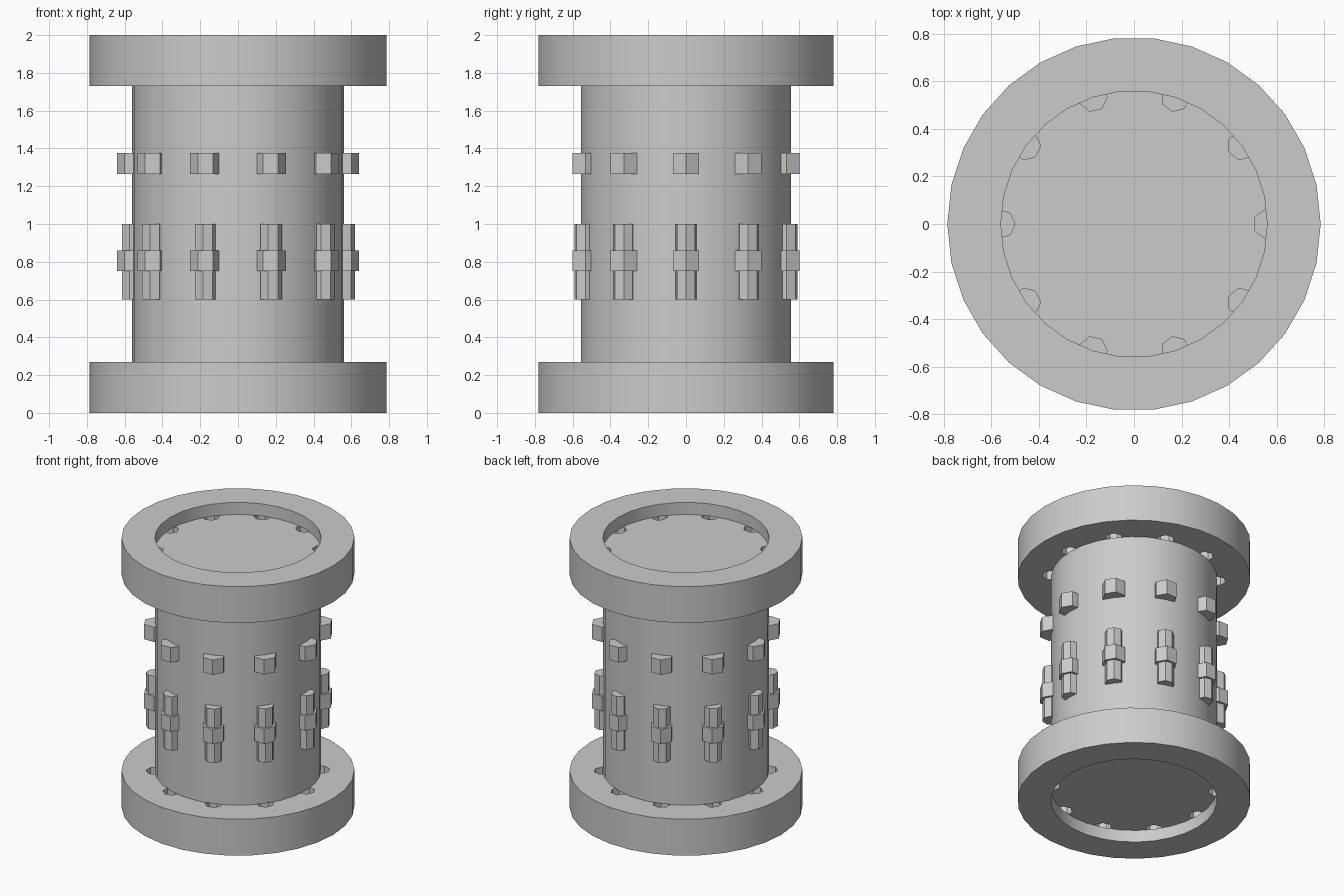
import bpy
import bmesh
from math import cos, sin, pi, radians

old = bpy.data.objects.get("Cube")
if old:
    bpy.data.objects.remove(old, do_unlink=True)

SIDES = 30          # facets of the large round parts
CORE_R, FLANGE_R = 0.56, 0.785
FLANGE_H, RECESS = 0.27, 0.09
HEIGHT = 2.0

grey = bpy.data.materials.new("plain_grey")
grey.use_nodes = True
grey.diffuse_color = (0.6, 0.6, 0.6, 1)
grey.node_tree.nodes["Principled BSDF"].inputs["Base Color"].default_value = (0.6, 0.6, 0.6, 1)


def add_prism(bm, sides, r, z0, z1, cx=0, cy=0):
    """Upright prism with its first corner towards +x."""
    rings = [[bm.verts.new((cx + r * cos(2 * pi * i / sides),
                            cy + r * sin(2 * pi * i / sides), z))
              for i in range(sides)] for z in (z0, z1)]
    low, high = rings
    bm.faces.new(low[::-1])
    bm.faces.new(high)
    for i in range(sides):
        j = (i + 1) % sides
        bm.faces.new((low[i], low[j], high[j], high[i]))


def finish(bm, name, smooth=False):
    bmesh.ops.recalc_face_normals(bm, faces=bm.faces)
    mesh = bpy.data.meshes.new(name)
    bm.to_mesh(mesh)
    bm.free()
    mesh.materials.append(grey)
    obj = bpy.data.objects.new(name, mesh)
    bpy.context.collection.objects.link(obj)
    if smooth:
        select(obj)
        bpy.ops.object.shade_smooth_by_angle(angle=radians(30))
    return obj


def select(obj):
    bpy.ops.object.select_all(action='DESELECT')
    obj.select_set(True)
    bpy.context.view_layer.objects.active = obj


def ring_of_prisms(name, sides, r, spans):
    """Ten prisms set around the core wall, at each height span."""
    bm = bmesh.new()
    for z0, z1 in spans:
        for k in range(10):
            a = 2 * pi * k / 10
            add_prism(bm, sides, r, z0, z1, CORE_R * cos(a), CORE_R * sin(a))
    return finish(bm, name)


def cut(obj, spans):
    """Cut bolt sockets out of a part."""
    cutter = ring_of_prisms("socket_cutter", 7, 0.06, spans)
    cutter.hide_render = True
    mod = obj.modifiers.new("sockets", 'BOOLEAN')
    mod.operation = 'DIFFERENCE'
    mod.solver = 'EXACT'
    mod.object = cutter
    select(obj)
    bpy.ops.object.modifier_apply(modifier=mod.name)
    bpy.data.objects.remove(cutter, do_unlink=True)


def flange(name, z0, z1):
    """Square-section ring, open in the middle."""
    bm = bmesh.new()
    profile = [(CORE_R, z0), (FLANGE_R, z0), (FLANGE_R, z1), (CORE_R, z1)]
    verts = [bm.verts.new((r, 0, z)) for r, z in profile]
    edges = [bm.edges.new((verts[i], verts[(i + 1) % 4])) for i in range(4)]
    bmesh.ops.spin(bm, geom=verts + edges, cent=(0, 0, 0), axis=(0, 0, 1),
                   angle=2 * pi, steps=SIDES)
    bmesh.ops.remove_doubles(bm, verts=bm.verts, dist=0.0001)
    return finish(bm, name, smooth=True)


# Central drum, with sockets opening into both end recesses
bm = bmesh.new()
add_prism(bm, SIDES, CORE_R, RECESS, HEIGHT - RECESS)
core = finish(bm, "core_drum", smooth=True)
cut(core, [(0, FLANGE_H), (HEIGHT - FLANGE_H, HEIGHT)])

# End flanges, with sockets opening towards the drum wall
bottom = flange("bottom_flange", 0, FLANGE_H)
cut(bottom, [(RECESS, FLANGE_H + 0.05)])
top = flange("top_flange", HEIGHT - FLANGE_H, HEIGHT)
cut(top, [(HEIGHT - FLANGE_H - 0.05, HEIGHT - RECESS)])

# Bolts and hexagonal nuts around the drum
ring_of_prisms("bolt_shanks", 7, 0.06, [(0.6, 1.0)])
ring_of_prisms("lower_nuts", 6, 0.08, [(0.75, 0.86)])
ring_of_prisms("upper_nuts", 6, 0.08, [(1.265, 1.375)])
